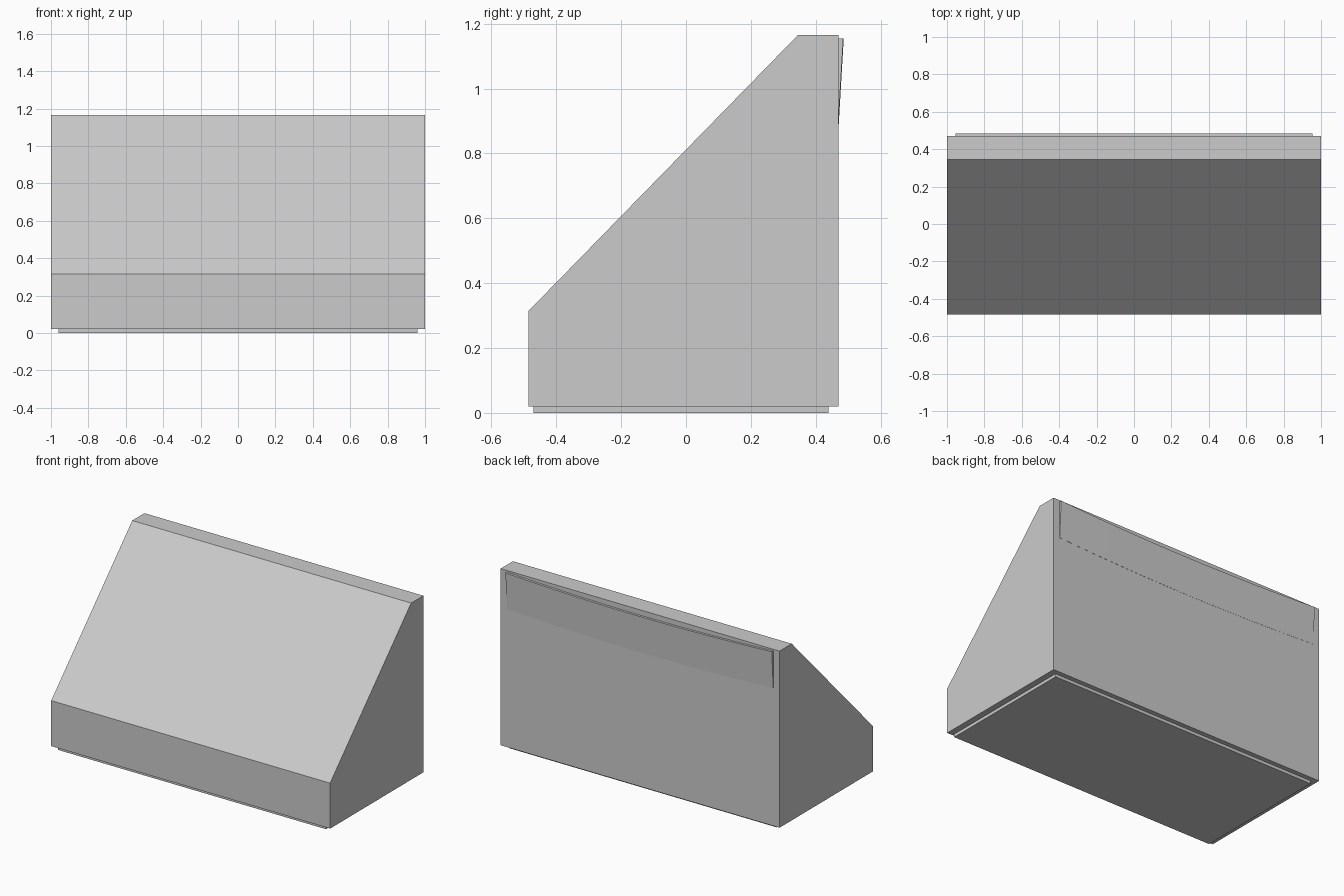
import bpy

if "Cube" in bpy.data.objects:
    bpy.data.objects.remove(bpy.data.objects["Cube"])


def loft(name, sections):
    """Closed solid through matching cross-sections, capped at both ends."""
    n = len(sections[0])
    verts = [p for s in sections for p in s]
    faces = [tuple(reversed(range(n))),
             tuple(range(len(verts) - n, len(verts)))]
    for k in range(len(sections) - 1):
        a, b = k * n, (k + 1) * n
        for i in range(n):
            j = (i + 1) % n
            faces.append((a + i, a + j, b + j, b + i))
    mesh = bpy.data.meshes.new(name)
    mesh.from_pydata(verts, [], faces)
    mesh.update()
    obj = bpy.data.objects.new(name, mesh)
    bpy.context.collection.objects.link(obj)
    return obj


def prism(name, profile, half_width):
    return loft(name, [[(x, y, z) for y, z in profile]
                       for x in (-half_width, half_width)])


# Sloped main body
prism("sloped_body", [(-0.485, 0.02), (0.47, 0.02), (0.47, 1.165),
                      (0.345, 1.165), (-0.485, 0.315)], 1.0)

# Inset base plate
prism("base_plate", [(-0.47, 0), (0.44, 0), (0.44, 0.02), (-0.47, 0.02)], 0.96)

# Thin tapered back flap, drooping slightly toward the middle
sections = []
for i in range(17):
    t = -1 + i / 8
    x, sag = 0.955 * t, 0.025 * (1 - t * t)
    sections.append([(x, 0.469, 0.915 - sag), (x, 0.471, 0.915 - sag),
                     (x, 0.485, 1.155 - sag), (x, 0.469, 1.155 - sag)])
loft("back_flap", sections)
